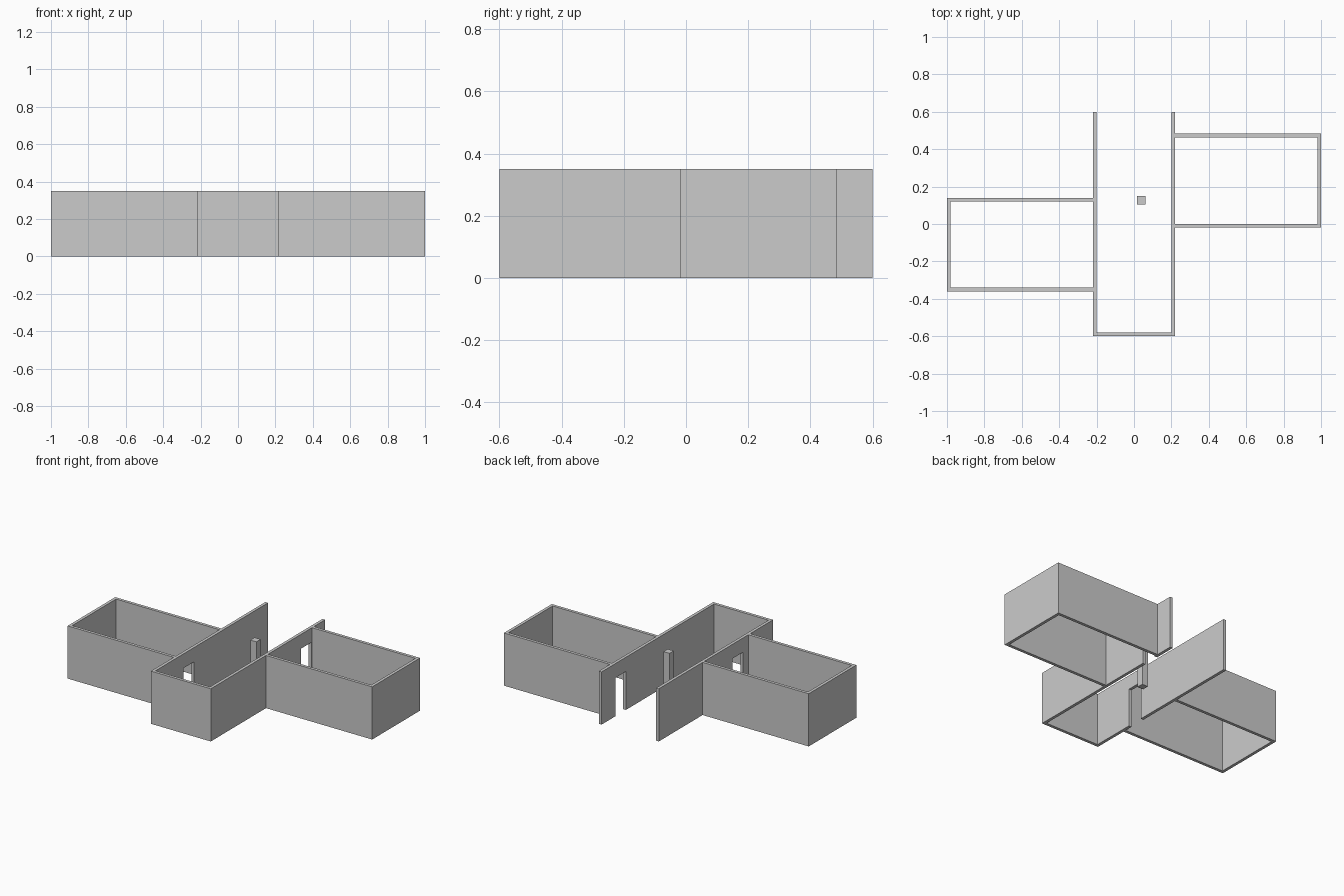
import bpy

cube = bpy.data.objects.get("Cube")
if cube:
    bpy.data.objects.remove(cube, do_unlink=True)

HEIGHT = 0.35        # wall height
THICK = 0.02         # wall thickness
DOOR_TOP = 0.255     # doorway height

grey = bpy.data.materials.new("wall grey")
grey.use_nodes = True
colour = (0.6, 0.6, 0.6, 1)
grey.diffuse_color = colour
grey.node_tree.nodes["Principled BSDF"].inputs["Base Color"].default_value = colour


def box(name, x0, x1, y0, y1, z0=0, z1=HEIGHT):
    """Axis-aligned box between two corners."""
    bpy.ops.mesh.primitive_cube_add(size=1)
    ob = bpy.context.object
    ob.name = name
    for v in ob.data.vertices:
        v.co.x = x1 if v.co.x > 0 else x0
        v.co.y = y1 if v.co.y > 0 else y0
        v.co.z = z1 if v.co.z > 0 else z0
    ob.data.materials.append(grey)
    return ob


def corridor_wall(name, x0, door0, door1):
    """Long side wall with one doorway cut through it."""
    wall = box(name, x0, x0 + THICK, -0.6, 0.6)
    cutter = box(name + "_door_cutter", x0 - 0.1, x0 + 0.1,
                 door0, door1, -0.1, DOOR_TOP)
    cutter.hide_render = True
    cutter.hide_set(True)
    cutter.display_type = 'WIRE'
    mod = wall.modifiers.new("doorway", 'BOOLEAN')
    mod.operation = 'DIFFERENCE'
    mod.solver = 'EXACT'
    mod.object = cutter


def side_room(name, side, y0, y1):
    """Three walls that close a room against the corridor."""
    def span(a, b):
        return sorted((side * a, side * b))
    inner = 1 - THICK
    box(name + "_front_wall", *span(0.22, inner), y0, y0 + THICK)
    box(name + "_back_wall", *span(0.22, inner), y1 - THICK, y1)
    box(name + "_end_wall", *span(inner, 1), y0, y1)


# Corridor, open at the back
corridor_wall("corridor_right_wall", -0.22, -0.285, -0.175)
corridor_wall("corridor_left_wall", 0.20, 0.345, 0.455)
box("corridor_front_wall", -0.20, 0.20, -0.6, -0.6 + THICK)

# Rooms on either side
side_room("right_room", -1, -0.36, 0.14)
side_room("left_room", 1, -0.02, 0.483)

# Free-standing pillar in the corridor
box("pillar", 0.017, 0.061, 0.105, 0.15)
